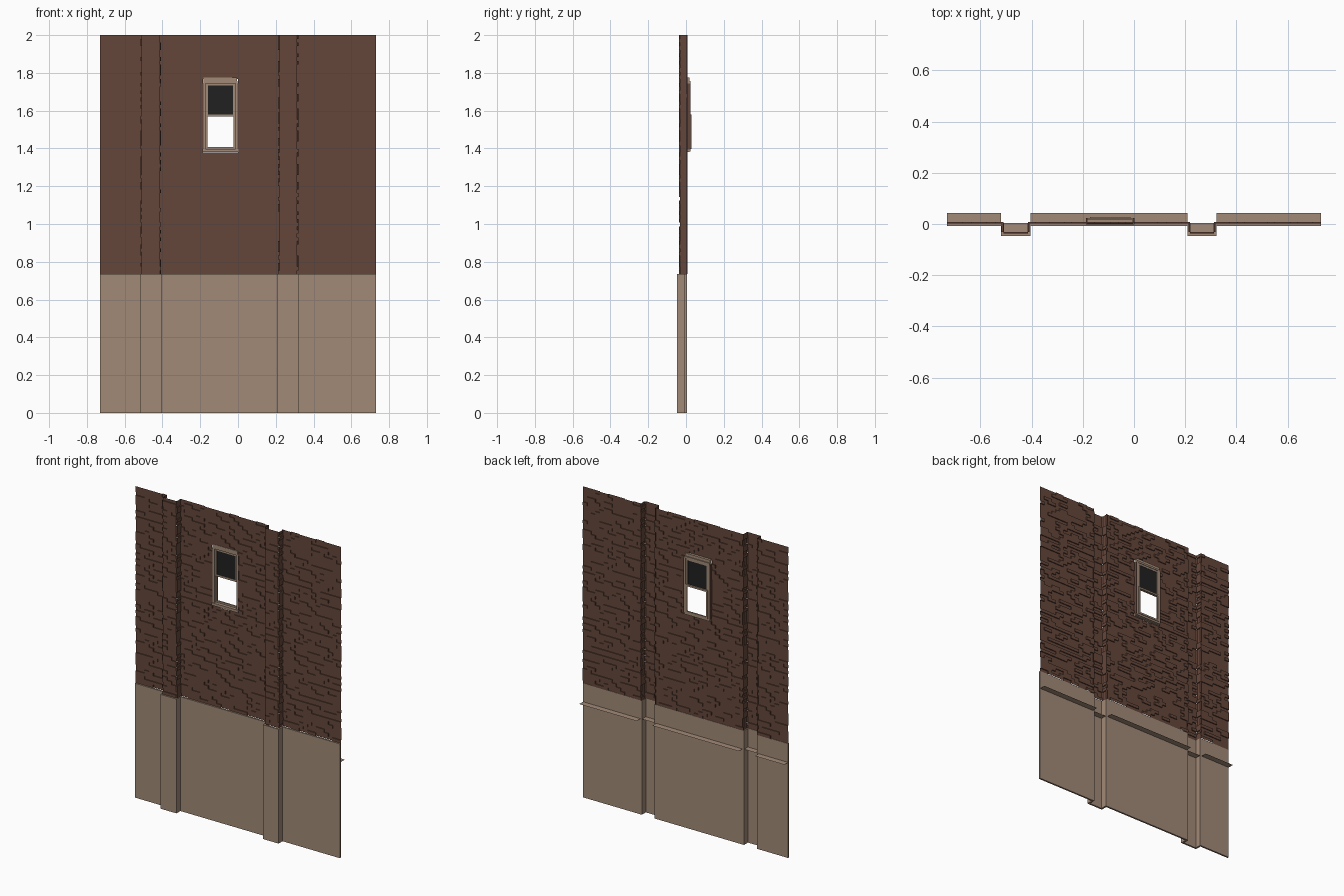
import bpy, bmesh, random

random.seed(4)
if "Cube" in bpy.data.objects:
    bpy.data.objects.remove(bpy.data.objects["Cube"], do_unlink=True)


def material(name, rgb):
    m = bpy.data.materials.new(name)
    m.use_nodes = True
    m.diffuse_color = (*rgb, 1)
    m.node_tree.nodes["Principled BSDF"].inputs["Base Color"].default_value = (*rgb, 1)
    return m


BRICK = material("brick_brown", (0.13, 0.062, 0.043))
STONE = material("tan_stone", (0.36, 0.255, 0.185))
GLASS = material("dark_glass", (0.015, 0.015, 0.015))


def finish(name, bm, mat):
    me = bpy.data.meshes.new(name)
    bm.to_mesh(me)
    bm.free()
    me.materials.append(mat)
    ob = bpy.data.objects.new(name, me)
    bpy.context.collection.objects.link(ob)
    return ob


def quad(bm, *pts):
    return bm.faces.new([bm.verts.new(p) for p in pts])


def box(bm, x, y, z):
    made = bmesh.ops.create_cube(bm, size=1)["verts"]
    for v in made:
        v.co = [r[0] if c < 0 else r[1] for r, c in zip((x, y, z), v.co)]


def ring(bm, x, y, z, w):
    """Rectangular border of width w inside the x and z ranges."""
    for side in ((x[0], x[0] + w), (x[1] - w, x[1])):
        box(bm, side, y, z)
    for level in ((z[0], z[0] + w), (z[1] - w, z[1])):
        box(bm, (x[0] + w, x[1] - w), y, level)


HALF, TOP, BASE_TOP = 0.73, 2.0, 0.735
PILASTERS = ((-0.52, -0.405), (0.21, 0.322))
STEP = 0.04


def plan(y, inset):
    """Plan path of the wall, stepping forward at each pilaster."""
    path = [(-HALF, y)]
    for a, b in PILASTERS:
        a, b = a + inset, b - inset
        path += [(a, y), (a, y - STEP), (b, y - STEP), (b, y)]
    return path + [(HALF, y)]


# Stone base: thin shell following the plan
bm = bmesh.new()
outline = plan(-0.007, 0) + plan(0.004, 0.011)[::-1]
floor = quad(bm, *[(x, y, 0) for x, y in outline])
up = bmesh.ops.extrude_face_region(bm, geom=[floor], use_keep_orig=True)["geom"]
for v in up:
    if isinstance(v, bmesh.types.BMVert):
        v.co.z = BASE_TOP
bmesh.ops.recalc_face_normals(bm, faces=bm.faces)
finish("stone_base", bm, STONE)

# Thin shelf behind the base
bm = bmesh.new()
path = plan(0.0, 0)
for (xa, ya), (xb, yb) in zip(path, path[1:]):
    if xb > xa:
        back = ya + 0.043
        quad(bm, (xa, ya, 0.615), (xb, ya, 0.615), (xb, back, 0.615), (xa, back, 0.615))
finish("back_shelf", bm, STONE)

# Brick wall: staggered bricks at two depths with the steps between them filled
WX, WZ = (-0.185, 0.0), (1.385, 1.765)
ROWS = 65
row_h = (TOP - BASE_TOP) / ROWS
path = plan(0.008, 0.009)
cut = next(i for i, p in enumerate(path) if p[0] > 0)
path[cut:cut] = [(x, 0.008) for x in WX]

columns = []
for (xa, ya), (xb, yb) in zip(path, path[1:]):
    length = abs(xb - xa) + abs(yb - ya)
    n = max(1, round(length / 0.03))
    normal = ((yb - ya) / length, -(xb - xa) / length)
    for i in range(n):
        ends = [(xa + (xb - xa) * t / n, ya + (yb - ya) * t / n) for t in (i, i + 1)]
        columns.append((ends, normal))

raised = {}


def cell(c, r):
    """Corner points of one half brick, or None inside the window."""
    ends, normal = columns[c]
    z0 = BASE_TOP + r * row_h
    middle = (ends[0][0] + ends[1][0]) / 2
    if WX[0] < middle < WX[1] and WZ[0] < z0 + row_h / 2 < WZ[1]:
        return None
    key = ((c + r % 2) // 2, r)
    if key not in raised:
        raised[key] = 0.006 if random.random() < 0.6 else 0
    d = raised[key]
    (ax, ay), (bx, by) = [(x + normal[0] * d, y + normal[1] * d) for x, y in ends]
    z1 = z0 + row_h
    return (ax, ay, z0), (bx, by, z0), (bx, by, z1), (ax, ay, z1)


bm = bmesh.new()
for c in range(len(columns)):
    for r in range(ROWS):
        here = cell(c, r)
        if not here:
            continue
        quad(bm, *here)
        right = cell(c + 1, r) if c + 1 < len(columns) else None
        above = cell(c, r + 1) if r + 1 < ROWS else None
        if right and right[0] != here[1]:
            quad(bm, here[1], right[0], right[3], here[2])
        if above and above[0][:2] != here[3][:2]:
            quad(bm, here[3], here[2], above[1], above[0])
bmesh.ops.remove_doubles(bm, verts=bm.verts, dist=0.0001)
finish("brick_wall", bm, BRICK)

# Brick cheeks at both sides of the window
bm = bmesh.new()
for x in WX:
    box(bm, (x - 0.002, x + 0.002), (0.003, 0.024), (1.395, 1.745))
finish("window_cheeks", bm, BRICK)

# Window frame, lintel and sill
bm = bmesh.new()
ring(bm, (-0.183, -0.002), (0.004, 0.024), (1.385, 1.757), 0.012)
finish("window_frame", bm, STONE)
bm = bmesh.new()
box(bm, (-0.183, -0.004), (0.0, 0.018), (1.755, 1.775))
finish("window_lintel", bm, STONE)
bm = bmesh.new()
box(bm, (-0.187, 0.002), (-0.001, 0.018), (1.38, 1.397))
finish("window_sill", bm, STONE)

# Two sashes: the upper one glazed, the lower one open
bm = bmesh.new()
ring(bm, (-0.172, -0.014), (0.012, 0.021), (1.568, 1.745), 0.012)
finish("upper_sash", bm, STONE)
bm = bmesh.new()
ring(bm, (-0.172, -0.014), (0.019, 0.028), (1.397, 1.58), 0.011)
finish("lower_sash", bm, STONE)
bm = bmesh.new()
box(bm, (-0.165, -0.02), (0.014, 0.019), (1.575, 1.738))
finish("upper_glass", bm, GLASS)
